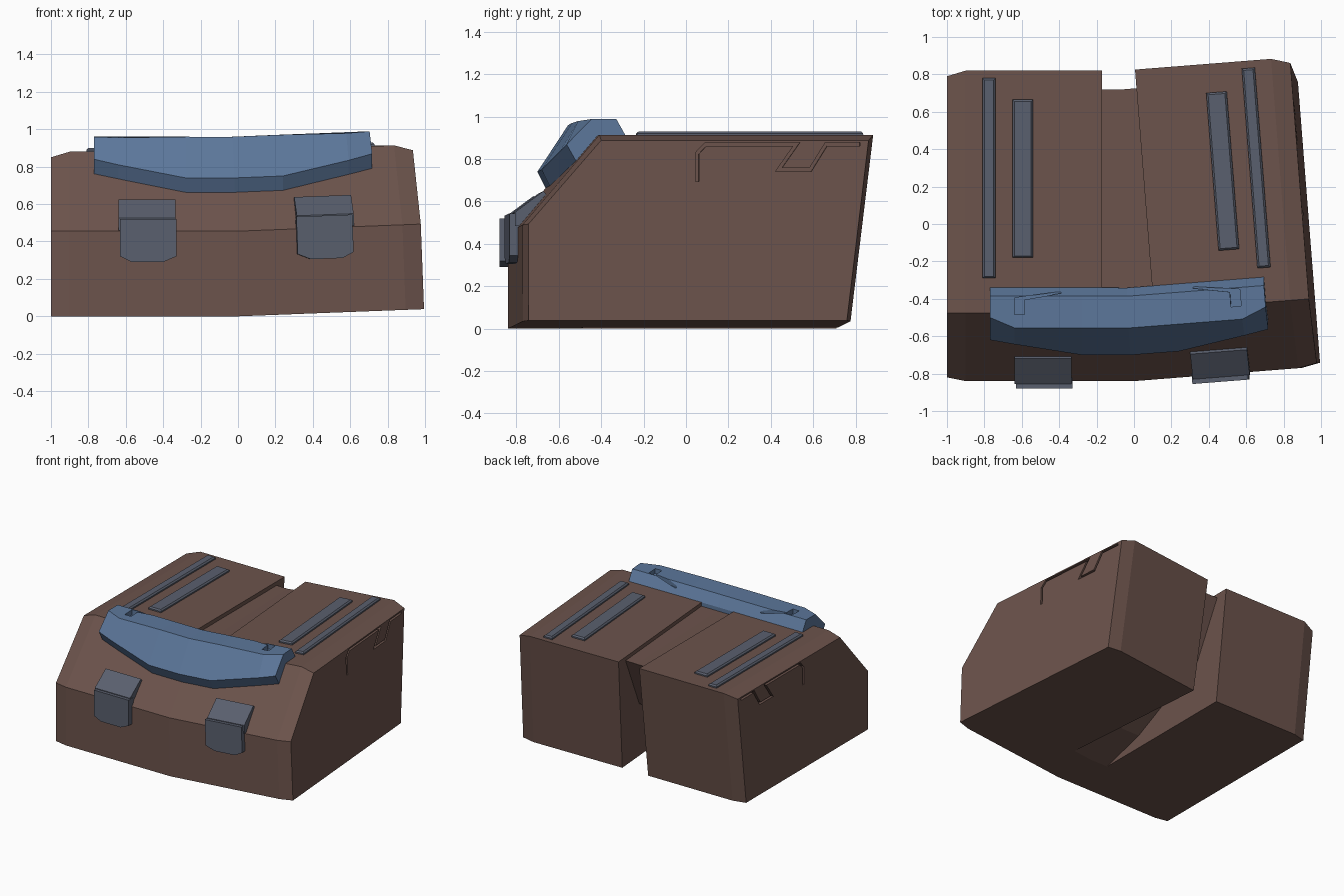
import bpy, bmesh, math
from mathutils import Matrix, Vector

cube = bpy.data.objects.get("Cube")
if cube:
    bpy.data.objects.remove(cube, do_unlink=True)


def material(name, rgb):
    m = bpy.data.materials.new(name)
    m.use_nodes = True
    m.diffuse_color = (*rgb, 1)
    m.node_tree.nodes["Principled BSDF"].inputs["Base Color"].default_value = (*rgb, 1)
    return m


BROWN = material("brown shell", (0.150, 0.087, 0.072))
BLUE = material("blue band", (0.107, 0.184, 0.325))
GREY = material("slate trim", (0.102, 0.116, 0.156))

# The left half is bent slightly up and back around the middle of the front edge
PIVOT = Vector((0, -0.84, 0))


def bend(p):
    x = p[0]
    amount = 0 if x < -0.001 else 0.5 if x < 0.001 else 1
    rot = Matrix.Rotation(math.radians(4.5 * amount), 3, 'Z') @ \
        Matrix.Rotation(math.radians(-2.2 * amount), 3, 'Y')
    return rot @ (Vector(p) - PIVOT) + PIVOT


def loft(name, rings, mat):
    """Skin a row of matching rings and cap both ends."""
    bm = bmesh.new()
    rows = [[bm.verts.new(bend(p)) for p in ring] for ring in rings]
    for a, b in zip(rows, rows[1:]):
        for i in range(len(a)):
            j = (i + 1) % len(a)
            bm.faces.new((a[i], a[j], b[j], b[i]))
    bm.faces.new(rows[0])
    bm.faces.new(rows[-1])
    bmesh.ops.recalc_face_normals(bm, faces=bm.faces)
    mesh = bpy.data.meshes.new(name)
    bm.to_mesh(mesh)
    bm.free()
    mesh.materials.append(mat)
    ob = bpy.data.objects.new(name, mesh)
    bpy.context.collection.objects.link(ob)
    return ob


def cut(target, cutter):
    """Subtract the cutter, keep the result and drop the cutter."""
    mod = target.modifiers.new("cut", 'BOOLEAN')
    mod.operation = 'DIFFERENCE'
    mod.solver = 'EXACT'
    mod.object = cutter
    graph = bpy.context.evaluated_depsgraph_get()
    mesh = bpy.data.meshes.new_from_object(target.evaluated_get(graph))
    target.modifiers.clear()
    target.data = mesh
    bpy.data.objects.remove(cutter, do_unlink=True)


def across(x, profile):
    return [(x, y, z) for y, z in profile]


def flip(rings, s):
    return [[(x * s, y, z) for x, y, z in ring] for ring in rings]


def ribbon(path, width):
    """Outline of constant width around an open 2D path."""
    pts = [Vector(p) for p in path]
    sides = ([], [])
    for i, p in enumerate(pts):
        a = (p - pts[i - 1]).normalized() if i else None
        b = (pts[i + 1] - p).normalized() if i + 1 < len(pts) else None
        a, b = a or b, b or a
        n = Vector((-a.y - b.y, a.x + b.x)).normalized()
        off = n * (width / 2 / n.dot(Vector((-a.y, a.x))))
        sides[0].append(p + off)
        sides[1].append(p - off)
    return [tuple(p) for p in sides[0] + sides[1][::-1]]


def rect(x0, x1, y0, y1, z, inset=0):
    x0, x1, y0, y1 = x0 + inset, x1 - inset, y0 + inset, y1 - inset
    return [(x0, y0, z), (x1, y0, z), (x1, y1, z), (x0, y1, z)]


# Shell profiles (y, z)
FULL = [(-0.84, 0), (-0.84, 0.455), (-0.475, 0.88), (0.82, 0.88), (0.71, 0)]
OUTER = [(-0.82, 0), (-0.82, 0.455), (-0.475, 0.85), (0.79, 0.85), (0.685, 0)]
WEB = [(-0.84, 0), (-0.84, 0.455), (-0.475, 0.88), (-0.42, 0.88), (-0.42, 0.85),
       (0.72, 0.85), (0.5, 0.42), (-0.15, 0.1), (-0.5, 0)]
GROOVE = [(-0.02, 0.655), (-0.02, 0.79), (0.02, 0.832), (0.45, 0.832),
          (0.365, 0.712), (0.515, 0.712), (0.59, 0.832), (0.75, 0.832)]

# Centre web joining both halves at the front
loft("centre_web", [across(x, WEB) for x in (-0.17, 0, 0.17)], BROWN)

# Band across the front: end, corner and middle profiles
BAND_END = [(-0.34, 0.84), (-0.34, 0.88), (-0.385, 0.96), (-0.50, 0.96),
            (-0.62, 0.84), (-0.575, 0.76), (-0.45, 0.76)]
BAND_CORNER = BAND_END[:3] + [(-0.555, 0.955), (-0.643, 0.81), (-0.6, 0.735), (-0.45, 0.74)]
BAND_MID = BAND_END[:3] + [(-0.555, 0.96), (-0.70, 0.74), (-0.66, 0.66), (-0.45, 0.66)]
half_band = [(-0.77, BAND_END), (-0.64, BAND_CORNER), (-0.28, BAND_MID)]
band_rows = half_band + [(0, BAND_MID)] + [(-x, p) for x, p in reversed(half_band)]
band = loft("front_band", [across(x, p) for x, p in band_rows], BLUE)

# Hooked notch in the top of the band
NOTCH = [(-0.64, -0.485), (-0.64, -0.395), (-0.39, -0.36),
         (-0.39, -0.37), (-0.585, -0.405), (-0.585, -0.485)]
# Buckle outlines
PLATE = [(-0.63, 0.52), (-0.63, 0.32), (-0.57, 0.29), (-0.40, 0.29), (-0.33, 0.32), (-0.33, 0.52)]
CLASP = [(-0.80, 0.46), (-0.855, 0.46), (-0.855, 0.525), (-0.72, 0.625), (-0.70, 0.60)]

for s, side in ((-1, "right"), (1, "left")):
    m = -s
    # Half shell with a shallow groove on its outer wall
    shell = loft(side + "_shell", flip(
        [across(-1, OUTER), across(-0.9, FULL), across(-0.17, FULL)], m), BROWN)
    outline = ribbon(GROOVE, 0.016)
    cut(shell, loft("groove_cutter", flip(
        [across(-1.05, outline), across(-0.975, outline)], m), BROWN))

    cut(band, loft("notch_cutter", flip(
        [[(x, y, z) for x, y in NOTCH] for z in (0.92, 1.0)], m), BLUE))

    # Raised strips on top
    for label, box in (("outer", (-0.81, -0.74, -0.29, 0.78)),
                       ("inner", (-0.65, -0.54, -0.18, 0.665))):
        loft(f"{side}_{label}_strip", flip(
            [rect(*box, 0.87), rect(*box, 0.89), rect(*box, 0.9, 0.01)], m), GREY)

    # Buckle: front plate and sloping clasp
    loft(side + "_buckle_plate", flip(
        [[(x, y, z) for x, z in PLATE] for y in (-0.88, -0.82)], m), GREY)
    loft(side + "_buckle_clasp", flip(
        [across(-0.64, CLASP), across(-0.335, CLASP)], m), GREY)
